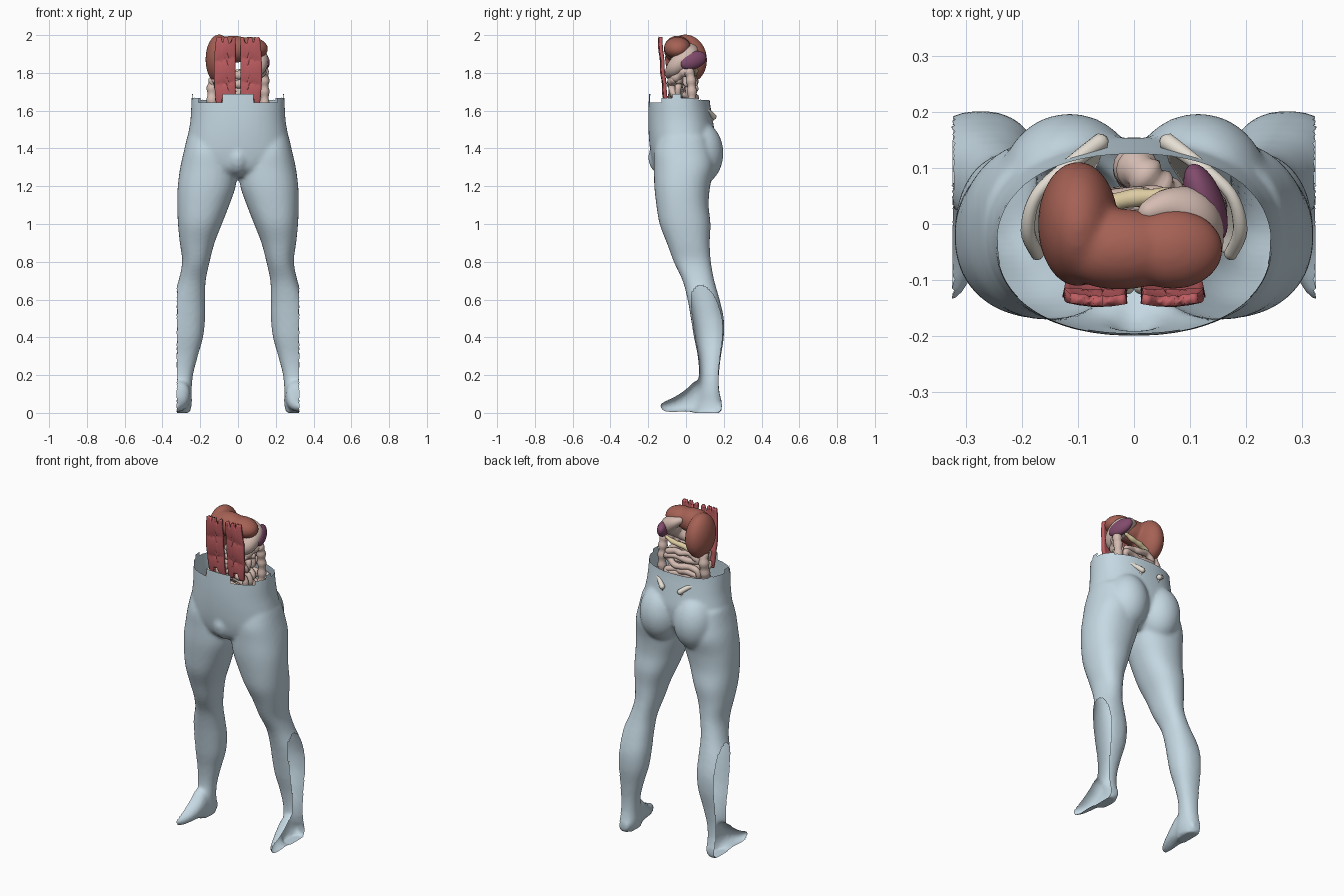
import bpy, bmesh, math, random
from mathutils import Vector, Matrix, Quaternion

if "Cube" in bpy.data.objects:
    bpy.data.objects.remove(bpy.data.objects["Cube"])

random.seed(4)


def material(name, rgb):
    m = bpy.data.materials.new(name)
    m.diffuse_color = (*rgb, 1)
    m.use_nodes = True
    m.node_tree.nodes["Principled BSDF"].inputs["Base Color"].default_value = m.diffuse_color
    return m


SKIN = material("skin", (.56, .69, .77))
LIVER = material("liver_red", (.38, .12, .09))
MUSCLE = material("muscle_red", (.52, .11, .12))
BONE = material("bone", (.78, .73, .65))
GUT = material("gut_pink", (.66, .50, .44))
SPLEEN = material("spleen_purple", (.22, .07, .15))
PANCREAS = material("pancreas_yellow", (.72, .60, .36))


def smooth_path(pts, n):
    """Catmull-Rom interpolation of tuples of any length."""
    p = [pts[0]] + list(pts) + [pts[-1]]
    out = []
    for i in range(len(pts) - 1):
        for k in range(n):
            t = k / n
            out.append([.5 * (2 * b + (c - a) * t + (2 * a - 5 * b + 4 * c - d) * t * t
                              + (3 * b - a - 3 * c + d) * t ** 3)
                        for a, b, c, d in zip(p[i], p[i + 1], p[i + 2], p[i + 3])])
    return out + [list(pts[-1])]


def loft(bm, rings):
    vs = [[bm.verts.new(c) for c in r] for r in rings]
    n = len(vs[0])
    for a, b in zip(vs, vs[1:]):
        for i in range(n):
            bm.faces.new((a[i], a[(i + 1) % n], b[(i + 1) % n], b[i]))
    bm.faces.new(vs[0])
    bm.faces.new(vs[-1])


def box_ring(axis, at, u0, u1, v0, v1, n=32, e=.9):
    """Rounded ring across the y or z axis, given its extents."""
    ring = []
    for i in range(n):
        a = 2 * math.pi * i / n
        c, s = math.cos(a), math.sin(a)
        u = (u0 + u1) / 2 + (u1 - u0) / 2 * math.copysign(abs(c) ** e, c)
        v = (v0 + v1) / 2 + (v1 - v0) / 2 * math.copysign(abs(s) ** e, s)
        ring.append((u, v, at) if axis == "z" else (u, at, v))
    return ring


def tube(bm, pts, n=12, sub=5, wobble=0.0, freq=1.3):
    """Tube through (x, y, z, radius) points, ends rounded off."""
    path = smooth_path(pts, sub)
    cs = [Vector(p[:3]) for p in path]
    rings, side, last = [], None, None
    for i, c in enumerate(cs):
        d = (cs[min(i + 1, len(cs) - 1)] - cs[max(i - 1, 0)]).normalized()
        side = d.orthogonal().normalized() if side is None else last.rotation_difference(d) @ side
        last = d
        r = path[i][3] * (1 + wobble * math.sin(i * freq))
        ring = [(k, Quaternion(d, 2 * math.pi * k / n) @ side) for k in range(n)]
        if i == 0:
            rings.append([c - d * r * .6 + v * r * .5 for _, v in ring])
        rings.append([c + v * r for _, v in ring])
        if i == len(cs) - 1:
            rings.append([c + d * r * .6 + v * r * .5 for _, v in ring])
    loft(bm, rings)


def ball(bm, c, r, rot=(0, 0, 0)):
    m = Matrix.Translation(c)
    for ang, ax in zip(rot, "XYZ"):
        m = m @ Matrix.Rotation(ang, 4, ax)
    bmesh.ops.create_uvsphere(bm, u_segments=32, v_segments=20, radius=1,
                              matrix=m @ Matrix.Diagonal((*r, 1)))


def finish(bm, name, mat, voxel=None, smooth=0, thick=None):
    bmesh.ops.recalc_face_normals(bm, faces=bm.faces)
    me = bpy.data.meshes.new(name)
    bm.to_mesh(me)
    bm.free()
    ob = bpy.data.objects.new(name, me)
    bpy.context.collection.objects.link(ob)
    if thick:
        s = ob.modifiers.new("thickness", 'SOLIDIFY')
        s.thickness, s.offset = thick, 0
    if voxel:
        r = ob.modifiers.new("blend", 'REMESH')
        r.mode, r.voxel_size = 'VOXEL', voxel
    if smooth:
        s = ob.modifiers.new("soften", 'SMOOTH')
        s.factor, s.iterations = .5, smooth
    if ob.modifiers:
        dg = bpy.context.evaluated_depsgraph_get()
        ob.data = bpy.data.meshes.new_from_object(ob.evaluated_get(dg))
        ob.modifiers.clear()
    ob.data.name = name
    ob.data.materials.clear()
    ob.data.materials.append(mat)
    for p in ob.data.polygons:
        p.use_smooth = True
    return ob


# Skin: torso, buttocks, legs and feet blended together, then trimmed open
bm = bmesh.new()
torso = [(1.80, .235, -.19, .12), (1.66, .246, -.197, .125), (1.55, .252, -.2, .142),
         (1.45, .268, -.196, .155), (1.36, .27, -.185, .14), (1.29, .2, -.165, .1),
         (1.25, .08, -.12, .06)]
loft(bm, [box_ring("z", z, -w, w, f, b, 48) for z, w, f, b in smooth_path(torso, 4)])
ball(bm, (0, -.1, 1.35), (.07, .1, .1))
leg = [(1.46, .04, .27, -.15, .12), (1.38, .02, .288, -.17, .14), (1.3, .005, .306, -.17, .15),
       (1.2, .012, .319, -.168, .128), (1.1, .046, .321, -.157, .12), (1.0, .085, .318, -.14, .13),
       (.9, .124, .308, -.102, .126), (.8, .15, .296, -.065, .132), (.7, .171, .315, -.018, .15),
       (.6, .174, .35, .008, .178), (.5, .174, .37, .026, .2), (.4, .185, .37, .042, .2),
       (.3, .213, .362, .062, .185), (.2, .238, .358, .068, .174), (.12, .245, .36, .05, .176),
       (.05, .244, .365, .03, .19), (.0, .255, .35, .04, .18)]
foot = [(.19, .3, .03, .012, .06), (.15, .302, .05, 0, .12), (.06, .306, .055, 0, .17),
        (0, .316, .058, .008, .125), (-.06, .335, .06, .004, .085),
        (-.11, .355, .058, .004, .066), (-.137, .365, .045, .015, .055)]
for s in (1, -1):
    loft(bm, [box_ring("z", z, s * a, s * b, f, k) for z, a, b, f, k in smooth_path(leg, 4)])
    loft(bm, [box_ring("y", y, s * (c - w), s * (c + w), z0, z1)
              for y, c, w, z0, z1 in smooth_path(foot, 4)])
    ball(bm, (s * .115, .068, 1.375), (.125, .13, .17))
skin = finish(bm, "lower_body_skin", SKIN, voxel=.011, smooth=6)


def rim(x, y):
    if y < -.13:
        return 1.69 if abs(x) < .085 else 1.648
    return 1.69 if -.075 < y < -.03 else 1.668 - .1 * max(y, 0)


bm = bmesh.new()
bm.from_mesh(skin.data)
cut = []
for f in bm.faces:
    c = f.calc_center_median()
    if c.z > rim(c.x, c.y) or (abs(c.x) > .323 and c.z < .9):
        cut.append(f)
bmesh.ops.delete(bm, geom=cut, context='FACES')
bm.to_mesh(skin.data)
bm.free()

# Liver: large right lobe running into a tapering left lobe
bm = bmesh.new()
ball(bm, (-.1, .0, 1.872), (.072, .112, .132), (.1, 0, 0))
ball(bm, (-.025, -.045, 1.925), (.12, .073, .072))
ball(bm, (.07, -.045, 1.932), (.09, .072, .058), (0, .1, 0))
finish(bm, "liver", LIVER, voxel=.007, smooth=14)

# Spleen
bm = bmesh.new()
ball(bm, (.128, .038, 1.866), (.032, .076, .046), (.35, 0, .35))
finish(bm, "spleen", SPLEEN)

# Stomach
bm = bmesh.new()
tube(bm, [(.02, .02, 1.94, .018), (.06, .03, 1.92, .034), (.1, .015, 1.89, .05),
          (.11, -.03, 1.855, .05), (.095, -.065, 1.82, .042), (.03, -.08, 1.79, .028),
          (-.03, -.06, 1.79, .02)], 20)
finish(bm, "stomach", GUT)

# Pancreas
bm = bmesh.new()
tube(bm, [(-.06, .03, 1.78, .022), (-.01, .045, 1.8, .016), (.05, .05, 1.81, .015),
          (.1, .05, 1.83, .01)], wobble=.1)
finish(bm, "pancreas", PANCREAS)

# Large intestine with its pouches, ending in the rectum
bm = bmesh.new()
tube(bm, [(-.12, -.03, 1.47, .025), (-.135, -.01, 1.54, .031), (-.137, .01, 1.64, .028),
          (-.13, .015, 1.75, .028), (-.09, -.045, 1.76, .025), (0, -.075, 1.74, .024),
          (.09, -.06, 1.77, .025), (.132, .01, 1.81, .026), (.14, .03, 1.72, .024),
          (.14, .03, 1.6, .023), (.13, .02, 1.52, .023), (.085, .04, 1.47, .026),
          (.05, .06, 1.52, .03), (.01, .095, 1.53, .034), (0, .1, 1.44, .034),
          (0, .085, 1.33, .028)], 16, 10, .13, 1.25)
finish(bm, "large_intestine", GUT)

# Small intestine: jittered back-and-forth coils in layers
bm = bmesh.new()
for y in (-.07, -.035, .005, .04):
    pts = []
    for row in range(10):
        xs = [-.095, -.048, 0, .048, .095]
        for x in (xs if row % 2 else xs[::-1]):
            pts.append((x + random.uniform(-.012, .012), y + random.uniform(-.01, .01),
                        1.42 + row * .037 + random.uniform(-.014, .014), .018))
    tube(bm, pts, 10, 4, .05)
finish(bm, "small_intestine", GUT)

# Hip bones: flared wing, thick crest and lower ramus on each side
crest = [(.172, -.055, 1.53), (.19, -.01, 1.58), (.172, .055, 1.61), (.11, .11, 1.6), (.058, .148, 1.565)]
base = [(.135, -.04, 1.4), (.135, -.015, 1.38), (.13, .02, 1.38), (.1, .06, 1.42), (.065, .115, 1.48)]
for s, side in ((1, "left"), (-1, "right")):
    flip = lambda p, *r: (s * p[0], *p[1:], *r)
    bm = bmesh.new()
    top, low = smooth_path([flip(p) for p in crest], 5), smooth_path([flip(p) for p in base], 5)
    grid = [[bm.verts.new(Vector(a).lerp(Vector(b), k / 5)) for k in range(6)] for a, b in zip(top, low)]
    for a, b in zip(grid, grid[1:]):
        for k in range(5):
            bm.faces.new((a[k], a[k + 1], b[k + 1], b[k]))
    finish(bm, side + "_hip_wing", BONE, thick=.01)
    bm = bmesh.new()
    tube(bm, [flip(p, r) for p, r in zip(crest, (.012, .013, .011, .013, .016))])
    tube(bm, [flip(p, .017) for p in ((.135, -.02, 1.39), (.08, -.08, 1.36), (.015, -.11, 1.33),
                                      (.05, -.05, 1.28), (.09, .03, 1.28), (.13, .01, 1.37))])
    finish(bm, side + "_hip_bone", BONE)

# Abdominal muscles: two segmented straps with ragged ends
for s, side in ((1, "left"), (-1, "right")):
    bm = bmesh.new()
    grid = []
    for i in range(13):
        u = i / 12
        hi = 1.985 - (.03 if i in (3, 4, 8) else 0) + .005 * (i % 2)
        lo = 1.635 + (.04 if 4 < i < 9 else 0)
        col = []
        for j in range(41):
            t = j / 40
            z = lo + (hi - lo) * t
            y = -.098 - .034 * ((z - 1.63) / .36) ** .8
            y -= .011 * abs(math.sin((z - 1.63) * 25 + u * .5)) ** .5 * math.sin(math.pi * (.1 + .8 * u))
            x = .014 + u * (.1 + .012 * math.sin(math.pi * t))
            col.append(bm.verts.new((s * x, y, z)))
        grid.append(col)
    for a, b in zip(grid, grid[1:]):
        for k in range(40):
            bm.faces.new((a[k], a[k + 1], b[k + 1], b[k]))
    finish(bm, side + "_abdominal_muscle", MUSCLE, thick=.018)
